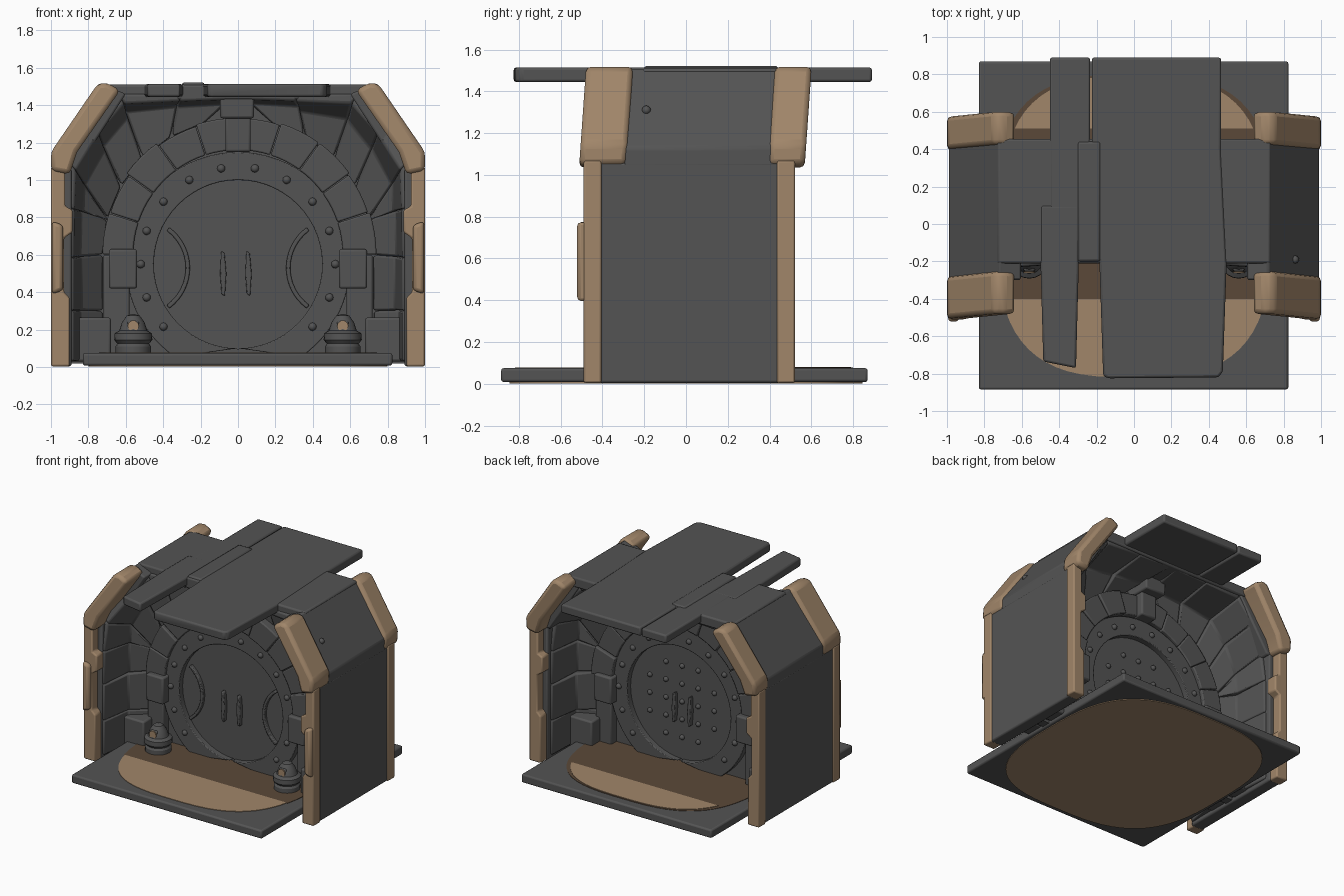
import bpy, bmesh, math, random
from mathutils import Vector, Matrix

if "Cube" in bpy.data.objects:
    bpy.data.objects.remove(bpy.data.objects["Cube"])

random.seed(4)


def material(name, rgb):
    m = bpy.data.materials.new(name)
    m.diffuse_color = (*rgb, 1)
    m.use_nodes = True
    m.node_tree.nodes["Principled BSDF"].inputs["Base Color"].default_value = m.diffuse_color
    return m


GREY = material("dark stone", (0.088, 0.088, 0.088))
TAN = material("tan timber", (0.355, 0.238, 0.143))
BROWN = material("dark brown", (0.105, 0.066, 0.04))


def finish(name, bm, mat, bevel=0.0):
    bmesh.ops.recalc_face_normals(bm, faces=bm.faces[:])
    me = bpy.data.meshes.new(name)
    bm.to_mesh(me)
    bm.free()
    me.materials.append(mat)
    ob = bpy.data.objects.new(name, me)
    bpy.context.collection.objects.link(ob)
    if bevel:
        b = ob.modifiers.new("bevel", 'BEVEL')
        b.width, b.segments, b.limit_method = bevel, 2, 'ANGLE'
    return ob


def extrude(bm, vec):
    ext = bmesh.ops.extrude_face_region(bm, geom=bm.faces[:])
    bmesh.ops.translate(bm, vec=vec, verts=[v for v in ext["geom"] if isinstance(v, bmesh.types.BMVert)])


def prism(name, pts, y0, y1, mat=GREY, bevel=0.012, shear=0.0):
    """Extrude an x-z outline from y0 to y1, optionally leaning in y with height."""
    bm = bmesh.new()
    bm.faces.new([bm.verts.new((x, y0 + shear * (z - 1.28), z)) for x, z in pts])
    extrude(bm, (0, y1 - y0, 0))
    return finish(name, bm, mat, bevel)


def slab(name, pts, z0, z1, mat=GREY, bevel=0.012):
    """Extrude an x-y outline from z0 to z1."""
    bm = bmesh.new()
    bm.faces.new([bm.verts.new((x, y, z0)) for x, y in pts])
    extrude(bm, (0, 0, z1 - z0))
    return finish(name, bm, mat, bevel)


def box(name, x0, x1, y0, y1, z0, z1, mat=GREY, bevel=0.012):
    return prism(name, [(x0, z0), (x1, z0), (x1, z1), (x0, z1)], y0, y1, mat, bevel)


def arc(cx, cz, r, a0, a1, n):
    return [(cx + r * math.cos(math.radians(a0 + (a1 - a0) * i / n)),
             cz + r * math.sin(math.radians(a0 + (a1 - a0) * i / n))) for i in range(n + 1)]


def mirrored(pts, s):
    return [(s * x, z) for x, z in pts]


def balls(name, spots, mat=GREY):
    bm = bmesh.new()
    for loc, r in spots:
        bmesh.ops.create_icosphere(bm, subdivisions=2, radius=r, matrix=Matrix.Translation(loc))
    return finish(name, bm, mat)


def floor_plate(name, a, b, z0, z1, mat, ymin=-9, ymax=9, power=0.67):
    """Thin rounded-square patch, optionally clipped in y."""
    bm = bmesh.new()
    ring = []
    for i in range(64):
        t = math.tau * (i + 0.5) / 64
        c, s = math.cos(t), math.sin(t)
        ring.append((math.copysign(abs(c) ** power, c) * a, math.copysign(abs(s) ** power, s) * b))
    bm.faces.new([bm.verts.new((x, y, z0)) for x, y in ring])
    for y, n in ((ymin, -1), (ymax, 1)):
        bmesh.ops.bisect_plane(bm, geom=bm.verts[:] + bm.edges[:] + bm.faces[:],
                               plane_co=(0, y, 0), plane_no=(0, n, 0), clear_outer=True)
    extrude(bm, (0, 0, z1 - z0))
    return finish(name, bm, mat)


# Base slab with painted patches above and below
box("base_slab", -0.83, 0.825, -0.885, 0.87, 0.008, 0.075)
floor_plate("floor_patch_brown", 0.745, 0.8, 0.072, 0.078, BROWN, ymin=-0.41)
floor_plate("floor_patch_front", 0.735, 0.82, 0.072, 0.079, TAN, ymax=-0.4)
floor_plate("floor_patch_back", 0.71, 0.79, 0.074, 0.081, TAN, ymin=0.51)
floor_plate("underside_patch", 0.8, 0.845, 0.002, 0.01, TAN, power=0.66)

# Side walls, sloped shoulders and timber trims
for s, side in ((-1, "left"), (1, "right")):
    wall = mirrored([(0.99, 0.004), (0.99, 1.06), (0.89, 1.06), (0.89, 0.004)], s)
    prism(side + "_wall", wall, -0.42, 0.45)
    shoulder = mirrored([(0.99, 1.04), (0.99, 1.13), (0.72, 1.51), (0.6, 1.46), (0.87, 1.04)], s)
    prism(side + "_shoulder", shoulder, -0.3, 0.45)
    upper = mirrored([(1, 1.05), (1, 1.15), (0.75, 1.515), (0.7, 1.52), (0.63, 1.48),
                      (0.86, 1.15), (0.9, 1.03)], s)
    prism(side + "_front_upper_trim", upper, -0.495, -0.27, TAN, 0.03, shear=0.07)
    prism(side + "_back_upper_trim", upper, 0.41, 0.585, TAN, 0.03, shear=0.07)
    post = mirrored([(1, 0.004), (1, 1.07), (0.925, 1.07), (0.925, 0.86), (0.885, 0.84), (0.885, 0.72),
                     (0.93, 0.69), (0.93, 0.4), (0.9, 0.37), (0.9, 0.004)], s)
    prism(side + "_front_trim_post", post, -0.49, -0.405, TAN, 0.01)
    prism(side + "_back_trim_post", post, 0.435, 0.522, TAN, 0.01)
    swell = mirrored([(0.995, 0.39), (0.995, 0.78), (0.935, 0.76), (0.935, 0.41)], s)
    prism(side + "_front_trim_swell", swell, -0.522, -0.44, TAN, 0.02)

# Roof slab and roof planks set flush into it
box("roof_slab", -0.73, 0.73, -0.21, 0.455, 1.43, 1.51)
slab("wide_roof_plank", [(-0.165, -0.81), (-0.14, -0.825), (0.45, -0.82), (0.475, -0.79), (0.495, -0.21),
                         (0.465, 0.4), (0.465, 0.89), (-0.225, 0.89), (-0.225, -0.2), (-0.185, -0.2)], 1.445, 1.514)
box("back_roof_plank", -0.45, -0.235, -0.1, 0.89, 1.445, 1.512)
slab("narrow_roof_plank", [(-0.485, -0.735), (-0.31, -0.77), (-0.295, -0.2), (-0.295, 0.1),
                           (-0.5, 0.1), (-0.5, -0.2)], 1.445, 1.513)
box("roof_ridge_batten", -0.3, -0.18, -0.2, 0.44, 1.46, 1.522)
balls("shoulder_knob", [((0.86, -0.19, 1.31), 0.022)])

# Solid wall that carries the round door
prism("door_wall", [(-0.9, 0.02), (0.9, 0.02), (0.9, 1.1), (0.64, 1.44), (-0.64, 1.44), (-0.9, 1.1)],
      -0.035, 0.035, bevel=0)

# Vault lining: hollowed stones between the shell and the arch, front and back
outer = [(0.9, 0.03, 0.41), (0.9, 0.3, 0.41), (0.9, 0.58, 0.41), (0.9, 0.85, 0.41), (0.89, 1.09, 0.38),
         (0.76, 1.29, 0.28), (0.62, 1.45, 0.23), (0.3, 1.45, 0.21), (0, 1.45, 0.21)]
inner = [(0.72, 0.03), (0.72, 0.3), (0.72, 0.6)] + arc(0, 0.6, 0.72, 15, 90, 5)


def section(k, sy, jit):
    ox, oz, y = outer[k]
    ix, iz = inner[k]
    if sy > 0 and k > 4:
        y = 0.44
    c = Vector((ox + 0.02, sy * 0.02, oz + 0.01))
    a = Vector((ox, sy * y, oz))
    b = Vector((ix, sy * 0.06, iz))
    a2 = a.lerp(Vector((ix, sy * y, iz)), 0.12)
    m = ((a2 + b) / 2).lerp(c, 0.42 + jit)
    return [c, a + Vector((0.02, 0, 0.01)), a2, m, b]


inner.insert(3, inner[3])
for sy, end in ((-1, "front"), (1, "back")):
    for s in (-1, 1):
        bm = bmesh.new()
        for k in range(len(outer) - 1):
            jit = random.uniform(-0.13, 0.13)
            rows = [[bm.verts.new((s * p.x, p.y, p.z)) for p in section(j, sy, jit)] for j in (k, k + 1)]
            for i in range(5):
                j = (i + 1) % 5
                bm.faces.new((rows[0][i], rows[0][j], rows[1][j], rows[1][i]))
            bm.faces.new(rows[0])
            bm.faces.new(rows[1])
        finish(end + "_vault_stones", bm, GREY, 0.012)

# Arch of wedge stones, legs and jutting blocks
for i in range(10):
    a = 18 * i
    r = 0.73 + random.uniform(-0.012, 0.012)
    d = 0.1 + random.uniform(0, 0.03)
    prism("arch_stone", arc(0, 0.6, r, a + 0.2, a + 17.8, 4) + arc(0, 0.6, 0.56, a + 17.8, a + 0.2, 4), -d, d,
          bevel=0.008)
for s in (-1, 1):
    box("arch_leg", *sorted((s * 0.58, s * 0.72)), -0.1, 0.1, 0.03, 0.6)
    box("arch_side_block", *sorted((s * 0.54, s * 0.69)), -0.16, 0.16, 0.42, 0.63)
    for sy in (-1, 1):
        box("arch_foot_stone", *sorted((s * 0.68, s * 0.9)), *sorted((sy * 0.05, sy * 0.2)), 0.03, 0.265)
box("keystone", -0.068, 0.068, -0.17, 0.17, 1.15, 1.36)
box("upper_keystone", -0.095, 0.085, -0.205, 0.24, 1.33, 1.46)

# Round door and riveted ring frame
prism("round_door", arc(0, 0.55, 0.455, 0, 354, 59), -0.045, 0.045, bevel=0)
prism("door_ring", arc(0, 0.55, 0.6, -56, 236, 56) + arc(0, 0.55, 0.45, 269, -89, 56), -0.09, 0.09, bevel=0.015)
rivets = []
for a in range(-40, 221, 20):
    x, z = arc(0, 0.55, 0.52, a, a, 1)[0]
    rivets += [((x, -0.09, z), 0.022), ((x, 0.09, z), 0.022)]
balls("ring_rivets", rivets)

# Door fittings: curved straps on the front, twin handles on both faces
for s in (-1, 1):
    strap = arc(-0.525, 0.53, 0.268, -54, 54, 16) + arc(-0.525, 0.53, 0.245, 54, -54, 16)
    prism("curved_strap", mirrored(strap, s), -0.07, -0.03, bevel=0.006)
for x in (-0.08, 0.055):
    for y0, y1 in ((-0.08, -0.04), (0.04, 0.08)):
        prism("door_handle", [(x - 0.008, 0.39), (x + 0.01, 0.38), (x + 0.018, 0.5), (x + 0.008, 0.61),
                              (x - 0.01, 0.62), (x - 0.016, 0.5)], y0, y1, bevel=0.006)

# Back of the door: studs in a grid
balls("back_door_studs", [((i * 0.14, 0.047, 0.55 + j * 0.14), 0.02)
                          for i in range(-2, 3) for j in range(-2, 3) if i * i + j * j < 8])

# Floor lanterns with a small tan window
for s in (-1, 1):
    bm = bmesh.new()
    outline = [(0.0, 0.07), (0.095, 0.07), (0.095, 0.11), (0.085, 0.125), (0.102, 0.145), (0.1, 0.18),
               (0.075, 0.195), (0.06, 0.24), (0.035, 0.275), (0.0, 0.285)]
    vs = [bm.verts.new((r, 0, z)) for r, z in outline]
    es = [bm.edges.new(p) for p in zip(vs, vs[1:])]
    bmesh.ops.spin(bm, geom=vs + es, axis=(0, 0, 1), cent=(0, 0, 0), angle=math.tau, steps=20)
    bmesh.ops.remove_doubles(bm, verts=bm.verts[:], dist=0.0005)
    bmesh.ops.translate(bm, verts=bm.verts[:], vec=(s * 0.56, -0.19, 0))
    finish("floor_lantern", bm, GREY)
    prism("lantern_window", arc(s * 0.56, 0.22, 0.03, 0, 330, 11), -0.262, -0.253, TAN, 0)
    box("lantern_window_mount", s * 0.56 - 0.03, s * 0.56 + 0.03, -0.254, -0.2, 0.18, 0.25, GREY, 0.01)

# Smooth shading with sharp edges kept
for ob in bpy.context.collection.objects:
    ob.select_set(True)
    bpy.context.view_layer.objects.active = ob
bpy.ops.object.shade_smooth_by_angle(angle=math.radians(32))
